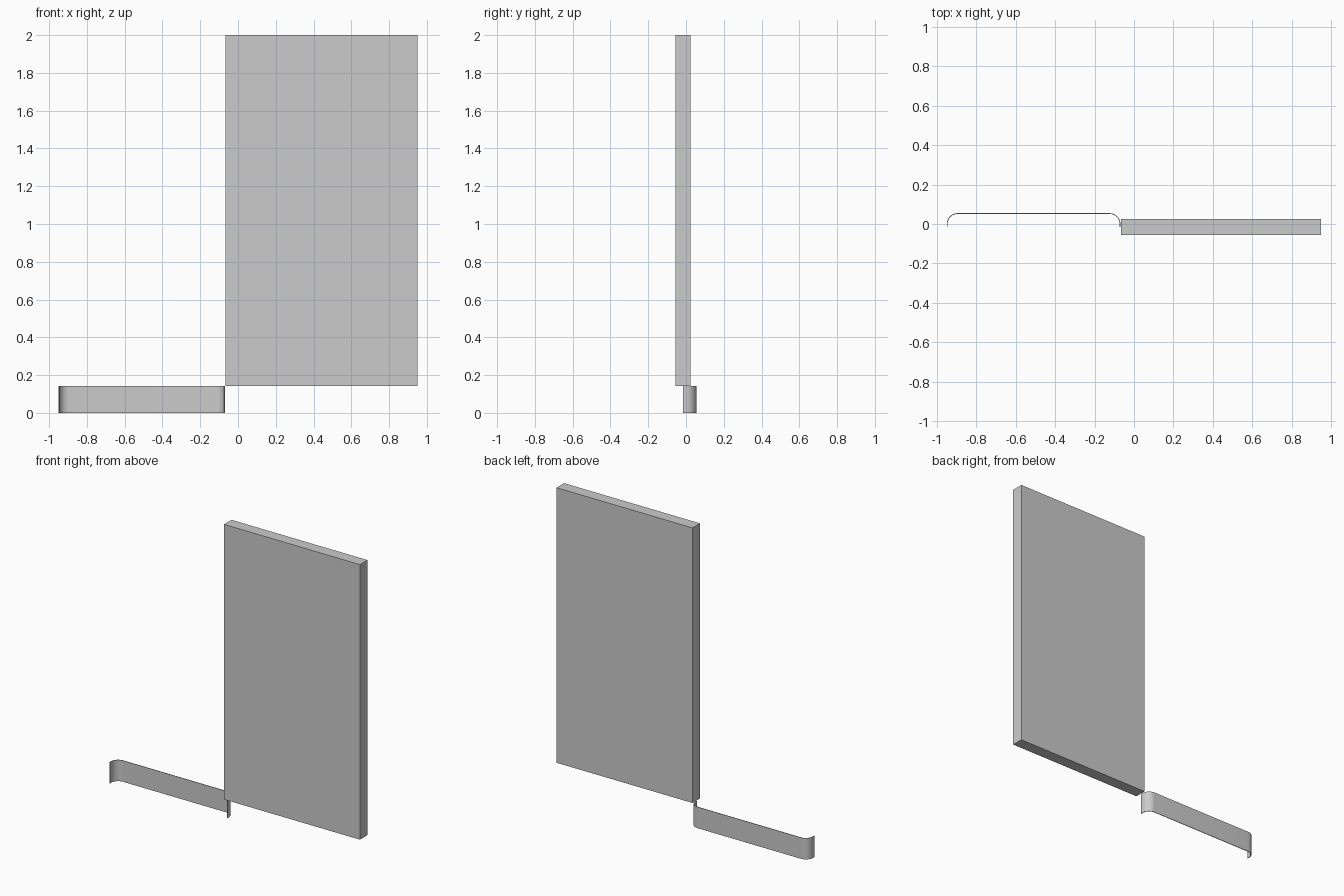
import bpy, bmesh, math
from mathutils import Vector

if "Cube" in bpy.data.objects:
    bpy.data.objects.remove(bpy.data.objects["Cube"])


def finish(name, bm):
    bmesh.ops.recalc_face_normals(bm, faces=bm.faces)
    mesh = bpy.data.meshes.new(name)
    bm.to_mesh(mesh)
    bm.free()
    obj = bpy.data.objects.new(name, mesh)
    bpy.context.collection.objects.link(obj)
    return obj


def box(name, lo, hi):
    lo, hi = Vector(lo), Vector(hi)
    bm = bmesh.new()
    bmesh.ops.create_cube(bm, size=1)
    bmesh.ops.scale(bm, vec=hi - lo, verts=bm.verts)
    bmesh.ops.translate(bm, vec=(lo + hi) / 2, verts=bm.verts)
    return finish(name, bm)


def half_path(inset, half_width, end_y, back_y, radius, steps=10):
    """Left half of the bent strip: short straight end, then a rounded corner."""
    r = radius - inset
    cx, cy = -half_width + radius, back_y - radius
    arc = [(cx - r * math.cos(a), cy + r * math.sin(a))
           for a in (math.pi / 2 * i / steps for i in range(steps + 1))]
    return [(-half_width + inset, end_y)] + arc


# Upright slab
box("panel", (-0.066, -0.055, 0.143), (0.949, 0.025, 2.0))

# Low thin strip with both ends bent forward
X0, X1, THICK, HEIGHT = -0.95, -0.069, 0.004, 0.143
mid, half = (X0 + X1) / 2, (X1 - X0) / 2


def full_path(inset):
    left = half_path(inset, half, -0.015, 0.055, 0.055)
    return left + [(-x, y) for x, y in reversed(left)]


outline = full_path(0) + full_path(THICK)[::-1]
bm = bmesh.new()
face = bm.faces.new([bm.verts.new((mid + x, y, 0)) for x, y in outline])
top = bmesh.ops.extrude_face_region(bm, geom=[face])["geom"]
bmesh.ops.translate(bm, vec=(0, 0, HEIGHT),
                    verts=[g for g in top if isinstance(g, bmesh.types.BMVert)])
strip = finish("bent_strip", bm)

bpy.context.view_layer.objects.active = strip
strip.select_set(True)
bpy.ops.object.shade_smooth_by_angle(angle=math.radians(30))
